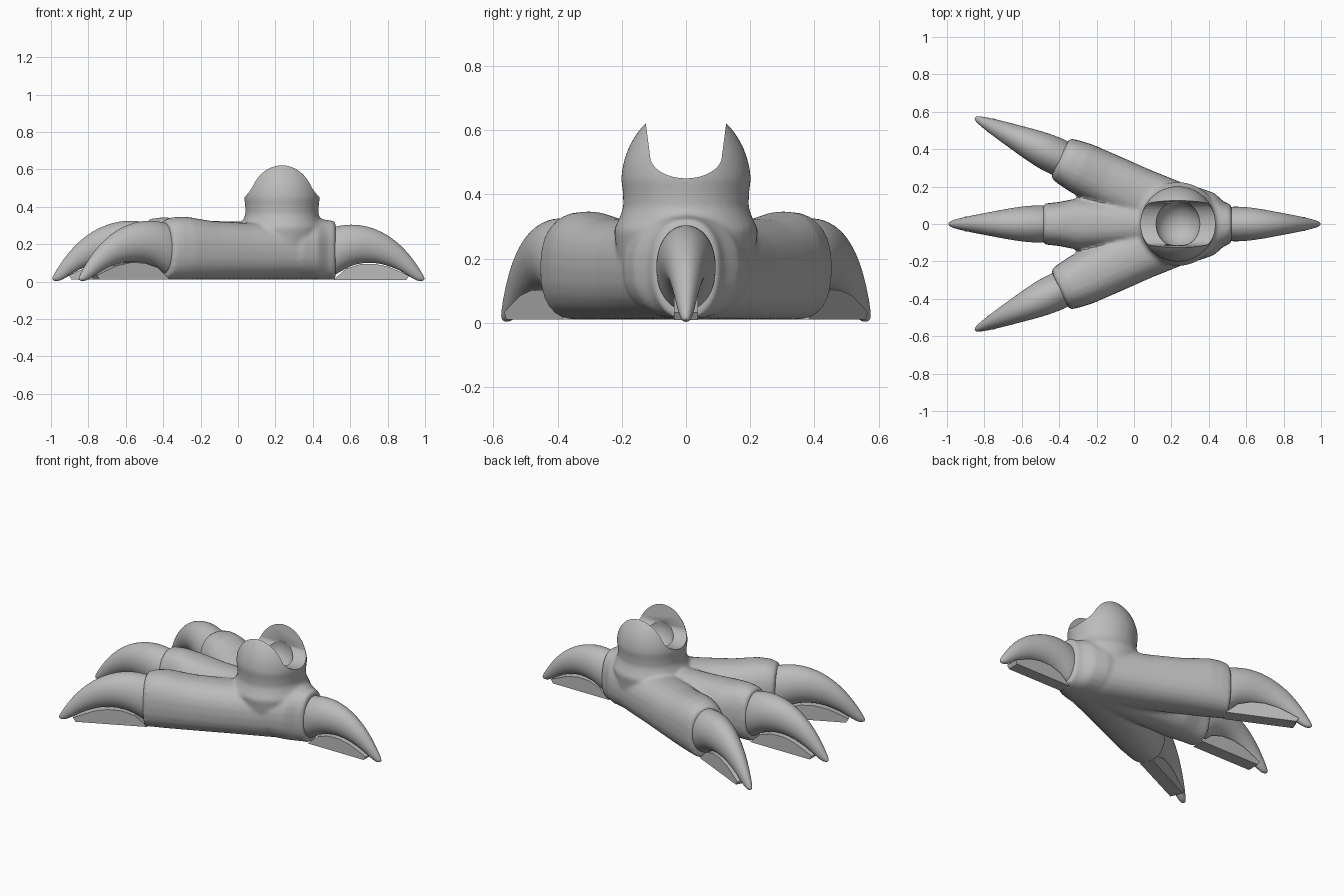
import bpy, bmesh, math
from mathutils import Vector, Matrix

cube = bpy.data.objects.get("Cube")
if cube:
    bpy.data.objects.remove(cube)

grey = bpy.data.materials.new("stone_grey")
grey.use_nodes = True
colour = (0.5, 0.5, 0.5, 1)
grey.diffuse_color = colour
grey.node_tree.nodes["Principled BSDF"].inputs["Base Color"].default_value = colour

PIVOT = Vector((0.35, 0, 0))
FLOOR = 0.01


def make_object(name, bm):
    bmesh.ops.recalc_face_normals(bm, faces=bm.faces)
    mesh = bpy.data.meshes.new(name)
    bm.to_mesh(mesh)
    bm.free()
    mesh.materials.append(grey)
    obj = bpy.data.objects.new(name, mesh)
    bpy.context.collection.objects.link(obj)
    return obj


def smooth(obj, angle=40):
    bpy.ops.object.select_all(action='DESELECT')
    obj.select_set(True)
    bpy.context.view_layer.objects.active = obj
    bpy.ops.object.shade_smooth_by_angle(angle=math.radians(angle))


def loft(bm, rings, matrix, power=1.0, sides=24):
    """Skin rings given as (centre, half axis, half axis)."""
    def curve(v):
        return math.copysign(abs(v) ** power, v)
    loops = []
    for centre, a, b in rings:
        loop = []
        for i in range(sides):
            t = math.tau * i / sides
            p = Vector(centre) + Vector(a) * curve(math.cos(t)) + Vector(b) * curve(math.sin(t))
            loop.append(bm.verts.new(matrix @ p))
        loops.append(loop)
    for low, high in zip(loops, loops[1:]):
        for i in range(sides):
            j = (i + 1) % sides
            bm.faces.new((low[i], low[j], high[j], high[i]))
    bm.faces.new(loops[0])
    bm.faces.new(loops[-1])


def prism(bm, outline, place):
    """Extrude an outline; place(p, side) gives the point on either side."""
    ends = [[bm.verts.new(place(p, s)) for p in outline] for s in (-1, 1)]
    bm.faces.new(ends[0])
    bm.faces.new(ends[1])
    for i in range(len(outline)):
        j = (i + 1) % len(outline)
        bm.faces.new((ends[0][i], ends[0][j], ends[1][j], ends[1][i]))


def pad_rings(profile):
    """Upright rings from (distance, half width, top height)."""
    return [((d, 0, (h + FLOOR) / 2), (0, w, 0), (0, 0, (h - FLOOR) / 2))
            for d, w, h in profile]


def facing(degrees):
    return Matrix.Translation(PIVOT) @ Matrix.Rotation(math.radians(degrees), 4, 'Z')


# Foot: three toes, heel and ankle fused into one skin
side_toe = [(-0.04, 0.15, 0.30), (0.1, 0.165, 0.315), (0.35, 0.15, 0.315),
            (0.55, 0.145, 0.325), (0.70, 0.14, 0.348), (0.77, 0.13, 0.345),
            (0.815, 0.12, 0.33), (0.825, 0.105, 0.315)]
middle_toe = [(0, 0.15, 0.30), (0.3, 0.12, 0.32), (0.5, 0.13, 0.325),
              (0.65, 0.138, 0.335), (0.75, 0.118, 0.345),
              (0.825, 0.11, 0.335), (0.835, 0.1, 0.32)]
heel = [(-0.2, 0.21, 0.32), (0, 0.195, 0.335), (0.08, 0.165, 0.335),
        (0.13, 0.12, 0.33), (0.165, 0.105, 0.325), (0.172, 0.09, 0.31)]
toes = [("right", 180 + 25.3, side_toe, 0.81), ("middle", 180, middle_toe, 0.825),
        ("left", 180 - 25.3, side_toe, 0.81)]

bm = bmesh.new()
for _, angle, profile, _ in toes:
    loft(bm, pad_rings(profile), facing(angle), 0.85)
loft(bm, pad_rings(heel), facing(0), 0.85)

ANKLE_X = 0.235
ankle = [(0.1, 0.2), (0.29, 0.225), (0.325, 0.208), (0.36, 0.195), (0.41, 0.197)]
for i in range(11):
    t = math.radians(4 + 8.3 * i)
    ankle.append((0.43 + 0.245 * math.sin(t), 0.203 * math.cos(t)))
loft(bm, [((ANKLE_X, 0, z), (r, 0, 0), (0, r, 0)) for z, r in ankle],
     Matrix.Identity(4), sides=48)
foot = make_object("foot", bm)
remesh = foot.modifiers.new("fuse", 'REMESH')
remesh.mode = 'VOXEL'
remesh.voxel_size = 0.011
relax = foot.modifiers.new("relax", 'SMOOTH')
relax.factor = 0.5
relax.iterations = 6

# Ankle socket: a U-shaped channel along x and a round cup
outline = [(0.135, 0.75), (0.125, 0.62)]
for i in range(17):
    t = math.pi * i / 16
    outline.append((0.112 * math.cos(t), 0.52 - 0.07 * math.sin(t)))
outline += [(-0.125, 0.62), (-0.135, 0.75)]
bm = bmesh.new()
prism(bm, outline, lambda p, s: (ANKLE_X + 0.4 * s, p[0], p[1]))
channel = make_object("channel_cutter", bm)
bm = bmesh.new()
bmesh.ops.create_uvsphere(bm, u_segments=32, v_segments=20, radius=0.122,
                          matrix=Matrix.Translation((ANKLE_X, 0, 0.482)))
cup = make_object("cup_cutter", bm)
for cutter in (channel, cup):
    cutter.hide_render = True
    cut = foot.modifiers.new(cutter.name, 'BOOLEAN')
    cut.operation = 'DIFFERENCE'
    cut.solver = 'EXACT'
    cut.object = cutter

# Bake the fused skin, then drop the cutters
graph = bpy.context.evaluated_depsgraph_get()
baked = bpy.data.meshes.new_from_object(foot.evaluated_get(graph))
foot.modifiers.clear()
foot.data = baked
baked.materials.clear()
baked.materials.append(grey)
for poly in baked.polygons:
    poly.material_index = 0
for cutter in (channel, cup):
    bpy.data.objects.remove(cutter)
smooth(foot, 35)

# Claws: (top point, bottom point, half width) along the curve
claw_rings = [((-0.07, 0.29), (-0.05, 0.04), 0.09), ((0, 0.318), (0, 0.025), 0.102),
              ((0.1, 0.332), (0.07, 0.08), 0.1), ((0.2, 0.318), (0.15, 0.105), 0.088),
              ((0.3, 0.275), (0.23, 0.108), 0.07), ((0.39, 0.205), (0.31, 0.092), 0.054),
              ((0.46, 0.12), (0.39, 0.057), 0.038), ((0.51, 0.04), (0.45, 0.016), 0.024),
              ((0.525, 0.008), (0.49, 0), 0.012)]
# Wedge under each claw's arch
wedge_outline = [(0.0, FLOOR), (0.02, 0.03), (0.07, 0.075), (0.15, 0.1), (0.23, 0.102),
                 (0.31, 0.086), (0.39, 0.052), (0.43, 0.034), (0.415, FLOOR)]


def add_claw(side, angle, start, size):
    place = facing(angle) @ Matrix.Translation((start, 0, 0)) @ Matrix.Scale(size, 4)
    bm = bmesh.new()
    rings = []
    for top, bottom, width in claw_rings:
        t, b = Vector((top[0], 0, top[1])), Vector((bottom[0], 0, bottom[1]))
        rings.append(((t + b) / 2, (0, width, 0), (t - b) / 2))
    loft(bm, rings, place, sides=20)
    claw = make_object(side + "_claw", bm)
    claw.modifiers.new("round", 'SUBSURF').levels = 2
    claw.modifiers["round"].render_levels = 2
    smooth(claw, 80)

    bm = bmesh.new()
    prism(bm, wedge_outline, lambda p, s: place @ Vector((p[0], 0.04 * s, p[1])))
    make_object(side + "_claw_wedge", bm)


for side, angle, _, start in toes:
    add_claw(side, angle, start, 1.0)
add_claw("back", 0, 0.163, 0.935)
